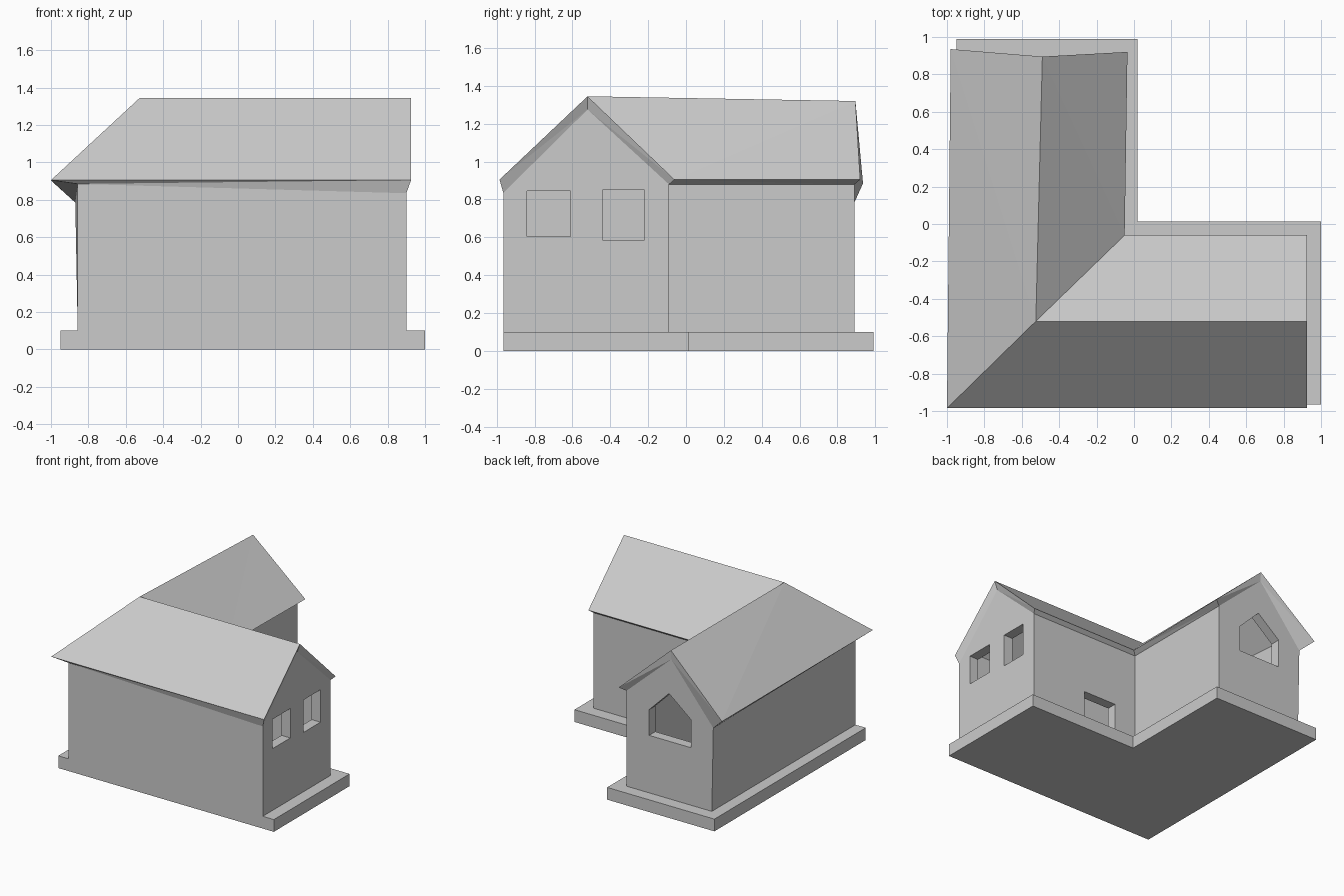
import bpy, bmesh

if "Cube" in bpy.data.objects:
    bpy.data.objects.remove(bpy.data.objects["Cube"])


def finish(name, bm):
    bmesh.ops.triangulate(bm, faces=[f for f in bm.faces if len(f.verts) > 3])
    bmesh.ops.recalc_face_normals(bm, faces=bm.faces[:])
    bmesh.ops.dissolve_limit(bm, angle_limit=0.002, verts=bm.verts[:], edges=bm.edges[:])
    mesh = bpy.data.meshes.new(name)
    bm.to_mesh(mesh)
    bm.free()
    ob = bpy.data.objects.new(name, mesh)
    bpy.context.collection.objects.link(ob)
    return ob


def extrude(name, outline, vec):
    """Solid from a flat outline pushed along a vector."""
    bm = bmesh.new()
    face = bm.faces.new([bm.verts.new(p) for p in outline])
    ext = bmesh.ops.extrude_face_region(bm, geom=[face], use_keep_orig=True)
    bmesh.ops.translate(bm, vec=vec, verts=[v for v in ext["geom"] if isinstance(v, bmesh.types.BMVert)])
    return finish(name, bm)


def house_solid(name, low, high):
    """Solid between two L-shaped gabled layers: 8 rim points, then the hip point."""
    bm = bmesh.new()
    lo = [bm.verts.new(p) for p in low]
    hi = [bm.verts.new(p) for p in high]
    for layer in (lo, hi):
        for q in ((0, 1, 2, 8), (2, 3, 4, 8), (4, 5, 6, 8), (6, 7, 0, 8)):
            bm.faces.new([layer[i] for i in q])
    for i in range(8):
        j = (i + 1) % 8
        bm.faces.new((lo[i], lo[j], hi[j], hi[i]))
    return finish(name, bm)


def cut(target, cutter):
    cutter.hide_render = True
    cutter.hide_viewport = False
    cutter.display_type = 'WIRE'
    mod = target.modifiers.new("cut", 'BOOLEAN')
    mod.operation = 'DIFFERENCE'
    mod.solver = 'EXACT'
    mod.object = cutter


# L-shaped base slab
extrude("base", [(-.95, -.965, 0), (1, -.965, 0), (1, .013, 0), (.02, .013, 0),
                 (.02, .99, 0), (-.95, .99, 0)], (0, 0, .1))

# Roof outline (top surface) and the rim where it meets the walls
top = [(-1, -.985, .905), (.925, -.985, .905), (.925, -.52, 1.345), (.925, -.06, .905),
       (-.05, -.06, .905), (-.035, .92, .905), (-.49, .895, 1.32), (-.98, .935, .885),
       (-.525, -.52, 1.345)]
rim = [(-.857, -.965, .885), (.9, -.965, .835), (.9, -.52, 1.275), (.9, -.09, .88),
       (-.085, -.09, .88), (-.085, .89, .88), (-.49, .89, 1.245), (-.87, .89, .785),
       (-.52, -.52, 1.275)]
house_solid("roof", rim, top)

# Hollow walls
walls = house_solid("walls", [(x if x > -.865 else -.857, y, .1) for x, y, z in rim], rim)
T = .08
inset = [(1, 1), (-1, 1), (-1, 0), (-1, -1), (-1, -1), (-1, -1), (0, -1), (1, -1), (0, 0)]
inner = [(x + T * a, y + T * b, z) for (x, y, z), (a, b) in zip(rim, inset)]
cut(walls, house_solid("cavity_cutter", [(x, y, .05) for x, y, z in inner],
                       [(x, y, z + .4) for x, y, z in inner]))

# Two gable windows on the right
for i, (y0, y1, z0, z1) in enumerate([(-.84, -.61, .605, .845), (-.44, -.22, .585, .85)]):
    cut(walls, extrude(f"window_cutter_{i}", [(.7, y0, z0), (.7, y1, z0), (.7, y1, z1), (.7, y0, z1)],
                       (.4, 0, 0)))

# Doorway in the courtyard wall
cut(walls, extrude("door_cutter", [(.11, -.3, .05), (.41, -.3, .05), (.41, -.3, .39), (.11, -.3, .39)],
                   (0, .4, 0)))

# Pointed window in the back gable
pent = [(-.29, .57), (-.667, .57), (-.667, .8), (-.47, .96), (-.29, .78)]
cut(walls, extrude("pointed_window_cutter", [(x, .7, z) for x, z in pent], (0, .4, 0)))
